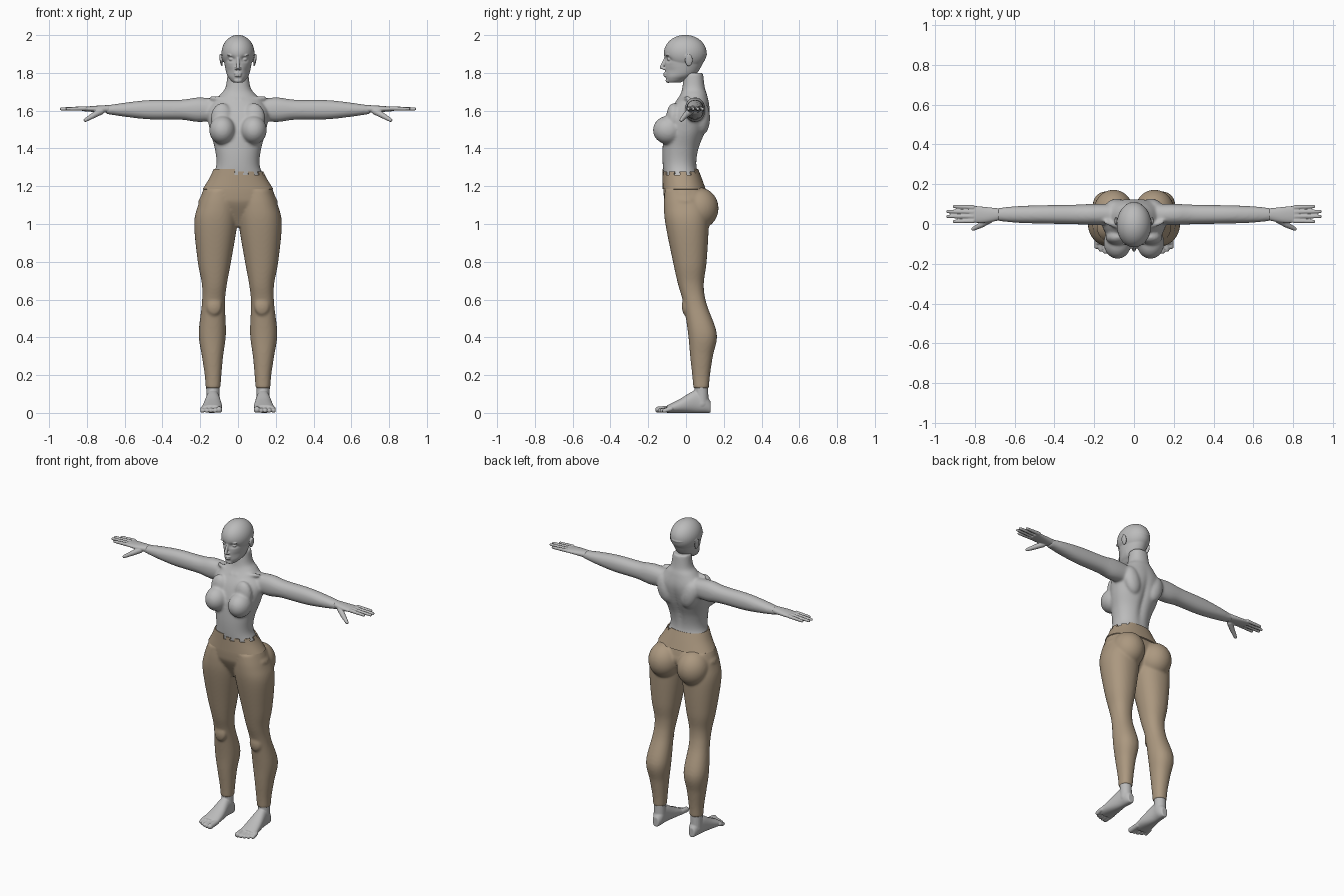
import bpy, bmesh, math
from mathutils import Matrix, Vector

cube = bpy.data.objects.get("Cube")
if cube:
    bpy.data.objects.remove(cube, do_unlink=True)


def material(name, red, green, blue):
    mat = bpy.data.materials.new(name)
    mat.use_nodes = True
    colour = (red, green, blue, 1)
    mat.diffuse_color = colour
    mat.node_tree.nodes["Principled BSDF"].inputs["Base Color"].default_value = colour
    return mat


def catmull_rom(before, start, end, after, t):
    return start + 0.5 * t * (end - before + t * (
        2 * before - 5 * start + 4 * end - after + t * (3 * (start - end) + after - before)))


def smooth_rows(rows, steps=6):
    """Fill in a smooth curve through rows of numbers."""
    filled = []
    last = len(rows) - 1
    for i in range(last):
        before, after = rows[max(i - 1, 0)], rows[min(i + 2, last)]
        for step in range(steps):
            filled.append([catmull_rom(*values, step / steps)
                           for values in zip(before, rows[i], rows[i + 1], after)])
    return filled + [rows[last]]


def squarish(wave, power):
    return math.copysign(abs(wave) ** (2 / power), wave)


def bridge(bm, rings, caps=True):
    """Skin a stack of rings and return their vertices."""
    loops = [[bm.verts.new(point) for point in ring] for ring in rings]
    for low, high in zip(loops, loops[1:]):
        for i in range(len(low)):
            bm.faces.new((low[i - 1], low[i], high[i], high[i - 1]))
    if caps:
        bm.faces.new(loops[0])
        bm.faces.new(loops[-1])
    return [vert for loop in loops for vert in loop]


def loft(bm, axis, rows, side=1, power=2.2, segments=48, caps=True):
    """Rows hold a place along the axis, then centre and radius on the other two axes."""
    across, over = [k for k in range(3) if k != axis]
    rings = []
    for place, centre_a, centre_b, radius_a, radius_b in smooth_rows(rows):
        ring = []
        for i in range(segments):
            angle = math.tau * i / segments
            point = Vector()
            point[axis] = place
            point[across] = centre_a + radius_a * squarish(math.cos(angle), power)
            point[over] = centre_b + radius_b * squarish(math.sin(angle), power)
            point.x *= side
            ring.append(point)
        rings.append(ring)
    return bridge(bm, rings, caps)


def ball(bm, centre, radii, side=1, tilt=0):
    x, y, z = centre
    matrix = (Matrix.Translation((x * side, y, z)) @ Matrix.Rotation(tilt * side, 4, 'Y')
              @ Matrix.Diagonal((*radii, 1)))
    return bmesh.ops.create_uvsphere(bm, u_segments=48, v_segments=32, radius=1, matrix=matrix)["verts"]


def tube(bm, start, end, start_radius, end_radius, side=1):
    """Tapered round rod with ball ends."""
    ends = [Vector((x * side, y, z)) for x, y, z in (start, end)]
    turn = (ends[1] - ends[0]).to_track_quat('Z', 'Y')
    rings = []
    for point, radius in zip(ends, (start_radius, end_radius)):
        angles = [math.tau * i / 16 for i in range(16)]
        rings.append([point + turn @ Vector((math.cos(a), math.sin(a), 0)) * radius for a in angles])
        ball(bm, point, (radius, radius, radius))
    bridge(bm, rings)


def bell(*pairs):
    """Soft bump that fades with distance over width."""
    return math.exp(-sum((distance / width) ** 2 for distance, width in pairs))


def apply_modifiers(obj):
    bpy.ops.object.select_all(action='DESELECT')
    obj.select_set(True)
    bpy.context.view_layer.objects.active = obj
    for name in [modifier.name for modifier in obj.modifiers]:
        bpy.ops.object.modifier_apply(modifier=name)


def make_object(name, bm, mat):
    bmesh.ops.recalc_face_normals(bm, faces=bm.faces[:])
    mesh = bpy.data.meshes.new(name)
    bm.to_mesh(mesh)
    bm.free()
    mesh.materials.append(mat)
    obj = bpy.data.objects.new(name, mesh)
    bpy.context.scene.collection.objects.link(obj)
    return obj


def make_blended(name, bm, mat, voxel, rounds):
    """Fuse overlapping forms into one soft surface."""
    obj = make_object(name, bm, mat)
    remesh = obj.modifiers.new("blend", 'REMESH')
    remesh.mode = 'VOXEL'
    remesh.voxel_size = voxel
    relax = obj.modifiers.new("relax", 'SMOOTH')
    relax.factor, relax.iterations = 0.5, rounds
    apply_modifiers(obj)
    obj.data.shade_smooth()


skin = material("grey_skin", 0.5, 0.5, 0.5)
cloth = material("tan_cloth", 0.41, 0.315, 0.215)
sides = {"left": 1, "right": -1}

# Upper body: torso with neck, bust, shoulder blades, collarbones and arms
bm = bmesh.new()
torso = [(1.15, -.015, .15, .085), (1.23, -.02, .145, .094), (1.31, -.033, .115, .09),
         (1.4, -.027, .123, .097), (1.5, -.003, .15, .111), (1.6, .022, .16, .105),
         (1.68, .04, .1, .073), (1.72, .04, .067, .06), (1.8, .04, .055, .05)]
for vert in loft(bm, 2, [(z, 0, y, width, depth) for z, y, width, depth in torso]):
    if vert.co.y > 0:
        vert.co.y -= .014 * bell((vert.co.x, .02), (vert.co.z - 1.46, .13))
arm = [(.06, .05, .05), (.2, .053, .065), (.3, .049, .053), (.47, .046, .051), (.6, .041, .037), (.7, .03, .022)]
for side in sides.values():
    ball(bm, (.083, -.095, 1.497), (.069, .08, .075), side)
    ball(bm, (.085, -.065, 1.56), (.058, .04, .08), side)
    ball(bm, (.085, .085, 1.56), (.055, .042, .09), side, .25)
    tube(bm, (.015, -.04, 1.655), (.14, .01, 1.667), .011, .012, side)
    loft(bm, 0, [(x, .048, 1.605, depth, height) for x, depth, height in arm], side)
make_blended("upper_body", bm, skin, .007, 10)

# Head: cranium and jaw with sockets, then eyes, brows, nose, lips, chin and ears
bm = bmesh.new()
skull = ball(bm, (0, -.004, 1.905), (.087, .113, .096))
jaw = [(1.748, -.065, .024, .032), (1.765, -.05, .042, .055), (1.8, -.025, .062, .085), (1.9, 0, .08, .113)]
skull += loft(bm, 2, [(z, 0, y, width, depth) for z, y, width, depth in jaw], power=2, segments=96)
for vert in skull:
    if vert.co.y < 0:
        lateral = abs(vert.co.x)
        vert.co.y += .016 * bell((lateral - .036, .018), (vert.co.z - 1.872, .014))
        vert.co.y += .008 * bell((lateral - .05, .02), (vert.co.z - 1.81, .025))
for side in sides.values():
    ball(bm, (.034, -.087, 1.872), (.015, .012, .009), side)
    ball(bm, (.036, -.097, 1.892), (.024, .01, .005), side, -.1)
    ball(bm, (.009, -.116, 1.823), (.008, .01, .007), side)
    ball(bm, (.09, .015, 1.868), (.007, .021, .034), side, .15)
tube(bm, (0, -.107, 1.883), (0, -.129, 1.829), .007, .01)
for height, width in ((1.797, .022), (1.785, .019)):
    ball(bm, (0, -.108, height), (width, .012, .006))
ball(bm, (0, -.095, 1.76), (.022, .013, .013))
make_blended("head", bm, skin, .0035, 4)

for label, side in sides.items():
    # Hand: palm, four fingers and a two-part thumb
    bm = bmesh.new()
    palm = [(.68, .048, .03, .021), (.75, .046, .04, .017), (.825, .05, .043, .011)]
    loft(bm, 0, [(x, y, 1.609, depth, height) for x, y, depth, height in palm], side)
    for i in range(4):
        reach = .935 if i in (1, 2) else .903
        tube(bm, (.81, .015 + .023 * i, 1.612), (reach, .013 + .025 * i, 1.609), .0115, .0085, side)
    knuckle = (.765, -.003, 1.575)
    tube(bm, (.725, .022, 1.597), knuckle, .018, .015, side)
    tube(bm, knuckle, (.808, -.025, 1.55), .015, .01, side)
    make_blended(label + "_hand", bm, skin, .0035, 3)

    # Foot: sole resting on the ground, ankle and toes
    bm = bmesh.new()
    sole = [(.13, .13, .02, .06), (.1, .13, .033, .1), (.05, .133, .037, .12),
            (-.03, .135, .05, .075), (-.1, .14, .056, .04)]
    loft(bm, 1, [(y, x, height / 2, width, height / 2) for y, x, width, height in sole], side)
    tube(bm, (.132, .084, .05), (.133, .08, .17), .036, .036, side)
    for i in range(5):
        x, radius = .1 + .022 * i, .012 if i else .017
        tube(bm, (x, -.08, .022), (x, -.146 + .002 * i * i, radius), radius, radius, side)
    make_blended(label + "_foot", bm, skin, .004, 4)

# Leggings: pelvis, legs, seat and knees
bm = bmesh.new()
pelvis = [(.985, 0, .05, .045), (1.1, 0, .2, .107), (1.15, -.007, .195, .111), (1.21, -.016, .172, .104)]
loft(bm, 2, [(z, 0, y, width, depth) for z, y, width, depth in pelvis])
leg = [(.13, .132, .08, .039, .041), (.2, .132, .08, .044, .047), (.3, .135, .082, .056, .06),
       (.42, .136, .087, .072, .076), (.58, .13, .047, .061, .061), (.68, .125, .026, .066, .068),
       (.8, .125, .02, .088, .089), (1, .118, .006, .114, .115), (1.1, .107, .001, .104, .118),
       (1.18, .095, -.008, .084, .104)]
for side in sides.values():
    loft(bm, 2, leg, side)
    ball(bm, (.103, .068, 1.083), (.099, .104, .11), side)
    ball(bm, (.127, -.002, .565), (.04, .02, .05), side)
make_blended("leggings", bm, cloth, .007, 8)

# Waistband with a torn upper edge
bm = bmesh.new()
band = [(1.185, -.01, .187, .114), (1.24, -.02, .153, .104), (1.292, -.03, .128, .094)]
loft(bm, 2, [(z, 0, y, width, depth) for z, y, width, depth in band], segments=120, caps=False)
torn = []
for face in bm.faces:
    centre = face.calc_center_median()
    notch = .032 if math.sin(14 * math.atan2(centre.y, centre.x)) > .2 else .01
    if centre.x > -.02 and centre.y < .05 and centre.z > 1.292 - notch:
        torn.append(face)
bmesh.ops.delete(bm, geom=torn, context='FACES')
waistband = make_object("waistband", bm, cloth)
shell = waistband.modifiers.new("thickness", 'SOLIDIFY')
shell.thickness, shell.offset = .008, -1
apply_modifiers(waistband)
bpy.ops.object.shade_smooth_by_angle(angle=math.radians(40))
